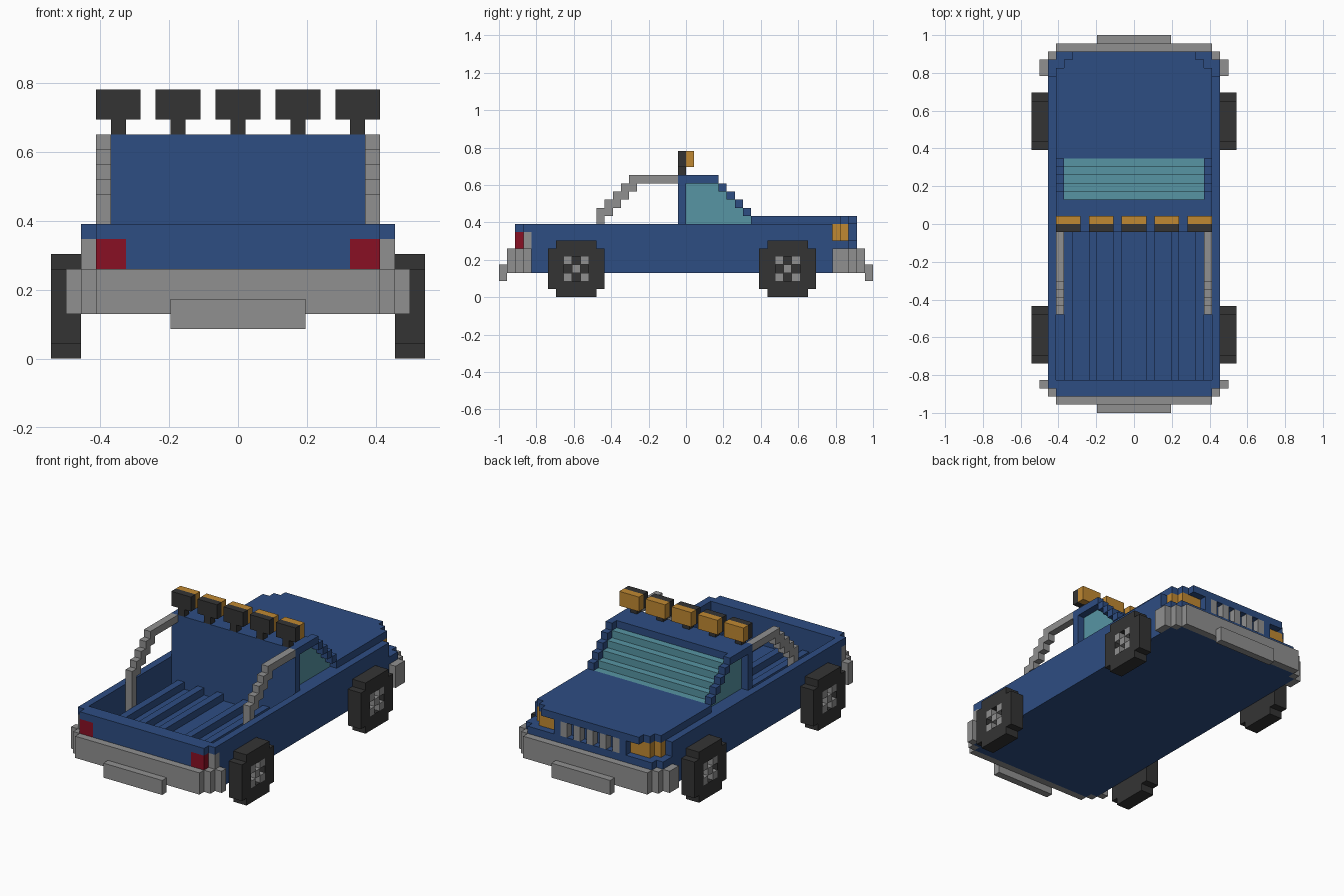
import bpy, bmesh

if "Cube" in bpy.data.objects:
    bpy.data.objects.remove(bpy.data.objects["Cube"])

U = 1 / 23  # one block


def mat(name, rgb):
    m = bpy.data.materials.new(name)
    m.diffuse_color = (*rgb, 1)
    m.use_nodes = True
    m.node_tree.nodes["Principled BSDF"].inputs["Base Color"].default_value = m.diffuse_color
    return m


BLUE = mat("blue paint", (0.027, 0.075, 0.226))
GREY = mat("grey metal", (0.28, 0.28, 0.28))
DARK = mat("dark rubber", (0.034, 0.034, 0.034))
TEAL = mat("teal glass", (0.095, 0.30, 0.37))
AMBER = mat("amber lamp", (0.53, 0.25, 0.032))
RED = mat("red lamp", (0.25, 0.005, 0.017))


def part(name, material, boxes, mirror=False):
    """Boxes are (x0, x1, y0, y1, z0, z1) in block units."""
    bm = bmesh.new()
    if mirror:
        boxes = boxes + [(-b[1], -b[0], *b[2:]) for b in boxes]
    for x0, x1, y0, y1, z0, z1 in boxes:
        vs = bmesh.ops.create_cube(bm, size=1)["verts"]
        for v in vs:
            v.co = ((x1 if v.co.x > 0 else x0) * U,
                    (y1 if v.co.y > 0 else y0) * U,
                    (z1 if v.co.z > 0 else z0) * U)
    me = bpy.data.meshes.new(name)
    bm.to_mesh(me)
    bm.free()
    me.materials.append(material)
    ob = bpy.data.objects.new(name, me)
    bpy.context.collection.objects.link(ob)
    return ob


# Body shell
part("chassis_floor", BLUE, [(-10.5, 10.5, -20, 20, 3, 5)])
part("cab_base", BLUE, [(-9.5, 9.5, -1, 18, 5, 9)])
part("side_wall", BLUE, [(9.5, 10.5, -19, 18, 5, 9),
                         (9.5, 10.5, -20, -19, 5, 6),
                         (9.5, 10.5, -20, -19, 8, 9)], True)
part("tailgate", BLUE, [(-9.5, 9.5, -20, -19, 5, 9),
                        (-9.5, 9.5, -21, -20, 3, 6),
                        (-7.5, 7.5, -21, -20, 6, 8),
                        (-9.5, 9.5, -21, -20, 8, 9)])
part("nose", BLUE, [(-10.5, 10.5, 18, 20, 5, 7),
                    (-9.5, 9.5, 20, 21, 3, 7),
                    (-5.5, 5.5, 18, 20, 7, 9),
                    (-5.5, -4.5, 20, 21, 7, 9),
                    (4.5, 5.5, 20, 21, 7, 9)])
part("hood", BLUE, [(-9.5, 9.5, 8, 19, 9, 10),
                    (-8.5, 8.5, 19, 20, 9, 10),
                    (-7.5, 7.5, 20, 21, 9, 10)])
part("bed_ribs", BLUE, [(x, x + 1, -19, -1, 5, 6) for x in (1.5, 4.5, 7.5)], True)

# Cab: stepped glass, roof, pillars
part("cab_glass", TEAL, [(-8.5, 8.5, 0, 8 - i, 9 + i, 10 + i) for i in range(5)])
part("roof", BLUE, [(-9.5, 9.5, -1, 3, 14, 15)])
part("cab_back_wall", BLUE, [(-9.5, 9.5, -1, 0, 9, 14)])
part("windscreen_pillar", BLUE, [(8.5, 9.5, 3, 4, 14, 15)] +
     [(8.5, 9.5, 7 - i, 8 - i, 10 + i, 11 + i) for i in range(4)], True)

# Lamps and grille
part("headlight", AMBER, [(5.5, 9.5, 18, 19, 7, 9), (5.5, 8.5, 19, 20, 7, 9)], True)
part("tail_light", RED, [(7.5, 9.5, -21, -20, 6, 8)], True)
part("tail_corner_trim", GREY, [(9.5, 10.5, -20, -19, 6, 8)], True)
part("grille_bars", GREY, [(x - 0.5, x + 0.5, 20, 21, 7, 9) for x in range(-4, 5, 2)])

# Bumpers with plates
part("front_bumper", GREY, [(-9.5, 9.5, 21, 22, 3, 6), (-4.5, 4.5, 22, 23, 2, 4)])
part("front_bumper_end", GREY, [(9.5, 10.5, 20, 21, 3, 6), (10.5, 11.5, 18, 20, 3, 6)], True)
part("rear_bumper", GREY, [(-9.5, 9.5, -22, -21, 3, 6), (-4.5, 4.5, -23, -22, 2, 4)])
part("rear_bumper_end", GREY, [(9.5, 10.5, -21, -20, 3, 6), (10.5, 11.5, -20, -19, 3, 6)], True)

# Roll bars stepping down into the bed
part("roll_bar", GREY, [(8.5, 9.5, -7, -1, 14, 15), (8.5, 9.5, -11, -10, 5, 10)] +
     [(8.5, 9.5, -8 - i, -6 - i, 13 - i, 14 - i) for i in range(4)], True)

# Roof lamps
for i, x in enumerate(range(-8, 9, 4)):
    c = (i - 2) * 4
    s = (i - 2) * 3.5 if abs(i - 2) == 2 else c
    part("roof_lamp_housing", DARK, [(c - 1.5, c + 1.5, -1, 0, 16, 18),
                                     (s - 0.5 if s == c else c - 0.5, c + 0.5, -1, 0, 15, 16)]
         if s == c else [(c - 1.5, c + 1.5, -1, 0, 16, 18), (c - 0.5, c + 0.5, -1, 0, 15, 16)])
    part("roof_lamp_glass", AMBER, [(c - 1.5, c + 1.5, 0, 1, 16, 18)])

# Wheels: tyre with a hollow face, cross shaped hub inside
for name, c in (("front", 12.5), ("rear", -13.5)):
    part(name + "_tyre", DARK, [
        (10.5, 11.5, c - 3.5, c + 3.5, 2, 5),
        (10.5, 12.5, c - 3.5, c + 3.5, 1, 2),
        (10.5, 12.5, c - 3.5, c + 3.5, 5, 6),
        (10.5, 12.5, c - 2.5, c + 2.5, 0, 1),
        (10.5, 12.5, c - 2.5, c + 2.5, 6, 7),
        (11.5, 12.5, c - 3.5, c - 1.5, 2, 5),
        (11.5, 12.5, c + 1.5, c + 3.5, 2, 5)], True)
    part(name + "_hub", GREY, [
        (11.5, 12.5, c + j - 0.5, c + j + 0.5, 3 + k, 4 + k)
        for j, k in ((0, 0), (1, 1), (1, -1), (-1, 1), (-1, -1))], True)
